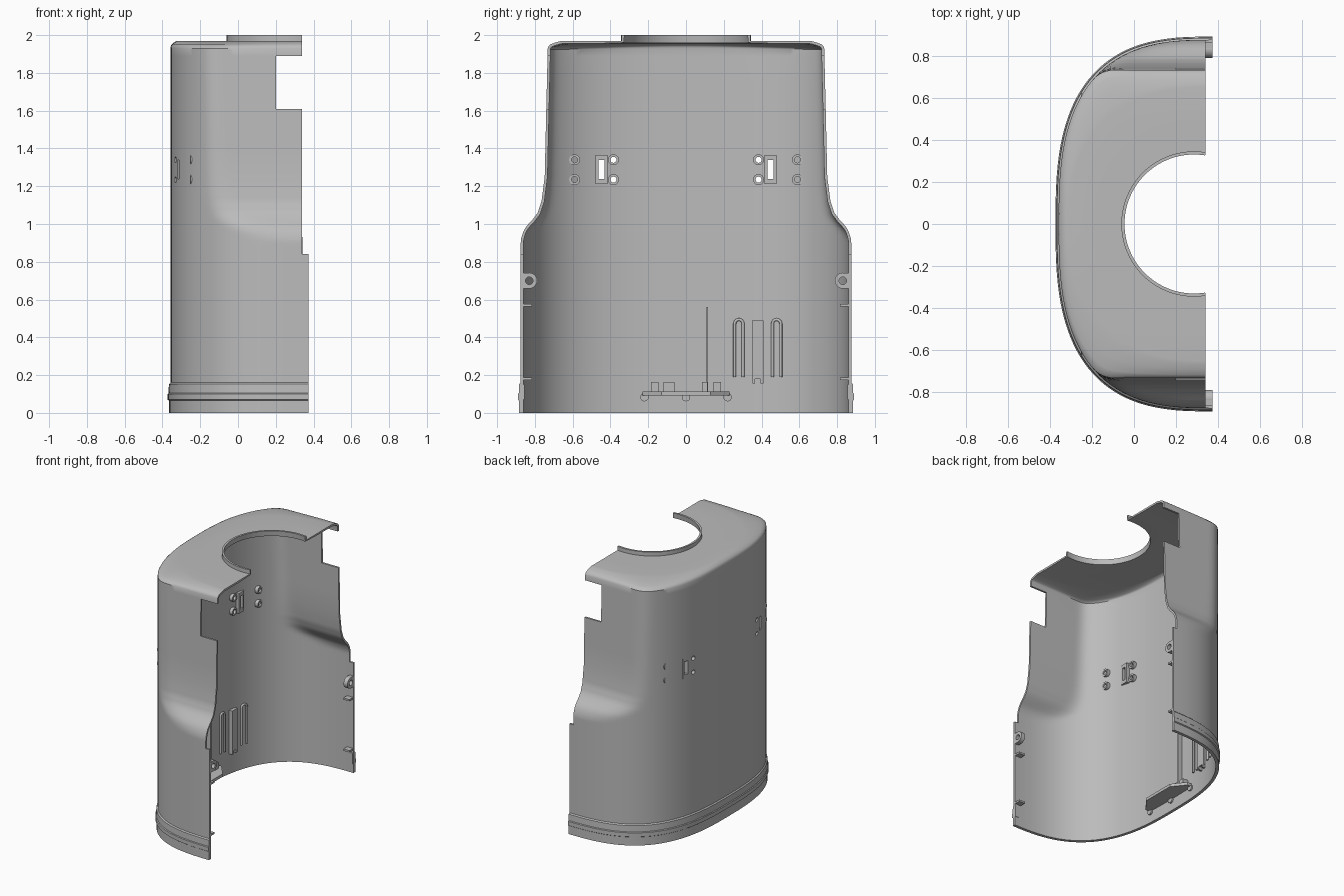
import bpy, bmesh, math
from mathutils import Matrix, Vector

if "Cube" in bpy.data.objects:
    bpy.data.objects.remove(bpy.data.objects["Cube"])

EXP, WALL = 2.8, 0.015
A, B, XC = 0.731, 0.875, 0.373      # outline half-depth, half-width, open edge

grey = bpy.data.materials.new("plain grey")
grey.use_nodes = True
grey.diffuse_color = (0.5, 0.5, 0.5, 1)
grey.node_tree.nodes["Principled BSDF"].inputs["Base Color"].default_value = (0.5, 0.5, 0.5, 1)


def activate(ob):
    bpy.ops.object.select_all(action='DESELECT')
    ob.select_set(True)
    bpy.context.view_layer.objects.active = ob


def finish(bm, name, smooth=True, fix_normals=True):
    if fix_normals:
        bmesh.ops.recalc_face_normals(bm, faces=bm.faces)
    mesh = bpy.data.meshes.new(name)
    bm.to_mesh(mesh)
    bm.free()
    ob = bpy.data.objects.new(name, mesh)
    bpy.context.collection.objects.link(ob)
    mesh.materials.append(grey)
    activate(ob)
    if smooth:
        bpy.ops.object.shade_smooth_by_angle(angle=math.radians(35))
    return ob


def lerp_table(table, z):
    for (z0, v0), (z1, v1) in zip(table, table[1:]):
        if z <= z1:
            return v0 + (v1 - v0) * (z - z0) / (z1 - z0)
    return table[-1][1]


def soft_min(a, b, k=0.05):
    h = max(k - abs(a - b), 0) / k
    return min(a, b) - h * h * k / 4


# Shell: rounded outline lofted upward, sides pinched in above the shoulder
WIDTH = [(0, 0.96), (0.88, 0.96), (0.93, 0.895), (0.97, 0.865), (1.02, 0.815),
         (1.06, 0.785), (1.12, 0.765), (1.25, 0.748), (1.6, 0.74), (1.93, 0.732)]
# Roof slope from wall edge to crown, as (fraction, height)
SLOPE = [(0.07, 1.943), (0.2, 1.952), (0.5, 1.961), (0.8, 1.968), (1, 1.97)]


def angle_at(x):
    return math.acos(((XC - x) / A) ** (EXP / 2))


t_notch, t_step = angle_at(0.2), angle_at(0.34)
half = [t_notch * i / 28 for i in range(29)]
half += [t_notch + (t_step - t_notch) * i / 3 for i in (1, 2, 3)] + [math.pi / 2]
ts = [-t for t in reversed(half[1:])] + half
cols = len(ts)


def outline(t, z, off=0):
    c = max(math.cos(t), 0) ** (2 / EXP)
    s = abs(math.sin(t)) ** (2 / EXP)
    y = soft_min((B + off) * s, lerp_table(WIDTH, z))
    return Vector((XC - (A + off) * c, math.copysign(y, t), z))


def crown(t):
    a = max(-1, min(1, t / t_step)) * math.pi / 2
    c, s = max(math.cos(a), 0) ** 0.87, abs(math.sin(a)) ** 0.87
    return Vector((0.34 - 0.66 * c, math.copysign(0.65 * s, t), 0))


def rim(j):
    end = math.acos(0.055 / 0.345)
    a = math.pi - (math.pi - end) * max(-1, min(1, (j - cols // 2) / (cols // 2 - 1)))
    return Vector((0.285 + 0.345 * math.cos(a), 0.345 * math.sin(a), 0))


heights = [0, 0.16, 0.5, 0.84, 0.88] + [0.9 + 0.02 * i for i in range(14)]
heights += [1.25, 1.4, 1.61, 1.75, 1.89, 1.93]
bm = bmesh.new()
rows = [[bm.verts.new(outline(t, z)) for t in ts] for z in heights]
roof = [[outline(t, 1.93).lerp(crown(t), f) for t in ts] for f, _ in SLOPE]
roof += [[crown(t).lerp(rim(j), f) for j, t in enumerate(ts)] for f in (0.5, 1, 1)]
roof_z = [z for _, z in SLOPE] + [1.97, 1.97, 2.0]
for line, z in zip(roof, roof_z):
    rows.append([bm.verts.new((p.x, p.y, z)) for p in line])
heights += roof_z
for k in range(len(rows) - 1):
    mid = (heights[k] + heights[k + 1]) / 2
    for j in range(cols - 1):
        d = min(j, cols - 2 - j)
        if (d < 1 and mid > 0.84) or (d < 4 and 1.61 < mid < 1.89):
            continue
        bm.faces.new((rows[k][j], rows[k + 1][j], rows[k + 1][j + 1], rows[k][j + 1]))
bmesh.ops.delete(bm, geom=[v for v in bm.verts if not v.link_faces], context='VERTS')
shell = finish(bm, "shell", smooth=False, fix_normals=False)
solid = shell.modifiers.new("thickness", 'SOLIDIFY')
solid.thickness, solid.offset = WALL, -1
bpy.ops.object.modifier_apply(modifier="thickness")

# Stepped band round the outside of the base
BAND = [(-0.004, 0), (0.008, 0), (0.008, 0.065), (0.015, 0.07), (0.015, 0.1),
        (0.01, 0.105), (0.008, 0.152), (0, 0.16), (-0.004, 0.16)]
bm = bmesh.new()
loops = [[bm.verts.new(outline(t, z, off)) for off, z in BAND] for t in ts]
for a, b in zip(loops, loops[1:]):
    for i in range(len(BAND)):
        bm.faces.new((a[i - 1], a[i], b[i], b[i - 1]))
bm.faces.new(loops[0])
bm.faces.new(loops[-1])
finish(bm, "base_band")


# Placement on the inner wall: x points into the shell
def wall_x(y):
    return XC - A * (1 - (abs(y) / B) ** EXP) ** (1 / EXP)


def on_wall(y, z):
    return Matrix.Translation((wall_x(y) + WALL, y, z))


def box(bm, m, centre, size):
    bmesh.ops.create_cube(bm, size=1, matrix=m @ Matrix.Translation(centre) @ Matrix.Diagonal((*size, 1)))


def cylinder(bm, m, r, depth):
    bmesh.ops.create_cone(bm, cap_ends=True, segments=20, radius1=r, radius2=r, depth=depth,
                          matrix=m @ Matrix.Rotation(math.pi / 2, 4, 'Y'))


def ring(bm, m, r0, r1, x0, x1, n=20):
    loops = []
    for r, x in ((r0, x0), (r1, x0), (r1, x1), (r0, x1)):
        loops.append([bm.verts.new(m @ Vector((x, r * math.cos(i * math.tau / n), r * math.sin(i * math.tau / n))))
                      for i in range(n)])
    for a, b in zip(loops, loops[1:] + loops[:1]):
        for i in range(n):
            bm.faces.new((a[i], a[(i + 1) % n], b[(i + 1) % n], b[i]))


# Wall openings, cut through the shell
cut = bmesh.new()
for side in (-1, 1):
    box(cut, on_wall(side * 0.447, 1.288), (0, 0, 0), (0.1, 0.03, 0.1))
    for z in (1.235, 1.34):
        cylinder(cut, on_wall(side * 0.384, z), 0.016, 0.1)
cutter = finish(cut, "opening_cutter", smooth=False)
cutter.hide_render = True
activate(shell)
mod = shell.modifiers.new("openings", 'BOOLEAN')
mod.object, mod.operation, mod.solver = cutter, 'DIFFERENCE', 'EXACT'
bpy.ops.object.modifier_apply(modifier="openings")
bpy.data.objects.remove(cutter)
activate(shell)
bpy.ops.object.shade_smooth_by_angle(angle=math.radians(35))

for side, label in ((-1, "front"), (1, "back")):
    # Screw bosses and slot surround
    bm = bmesh.new()
    for y in (0.384, 0.59):
        for z in (1.235, 1.34):
            ring(bm, on_wall(side * y, z), 0.016, 0.029, -0.006, 0.02)
    finish(bm, label + "_bosses")
    bm = bmesh.new()
    m = on_wall(side * 0.447, 1.288)
    for s in (-1, 1):
        box(bm, m, (0.006, s * 0.023, 0), (0.026, 0.016, 0.155))
        box(bm, m, (0.006, 0, s * 0.064), (0.026, 0.03, 0.027))
    finish(bm, label + "_slot_surround", smooth=False)

    # Edge lug, snap ribs and base catch on the open edge
    bm = bmesh.new()
    ring(bm, Matrix.Translation((0, side * 0.83, 0.7)), 0.02, 0.042, 0.34, 0.373)
    for s in (-1, 1):
        box(bm, Matrix.Identity(4), (0.356, side * 0.85, 0.7 + s * 0.034), (0.032, 0.036, 0.014))
    finish(bm, label + "_edge_lug")
    bm = bmesh.new()
    for z in (0.18, 0.57):
        box(bm, Matrix.Identity(4), (0.345, side * 0.84, z), (0.05, 0.05, 0.014))
    box(bm, Matrix.Identity(4), (0.355, side * 0.866, 0.11), (0.03, 0.02, 0.08))
    finish(bm, label + "_edge_ribs", smooth=False)

# Arched ribs either side of the guide plate
for y, label in ((0.28, "inner"), (0.48, "outer")):
    curve = bpy.data.curves.new(label + "_arched_rib", 'CURVE')
    curve.dimensions = '3D'
    curve.bevel_depth, curve.bevel_resolution, curve.use_fill_caps = 0.008, 2, True
    pts = [(-0.022, 0.19)] + [(-0.022 * math.cos(a), 0.472 + 0.022 * math.sin(a))
                              for a in [math.pi * i / 8 for i in range(9)]] + [(0.022, 0.19)]
    spline = curve.splines.new('POLY')
    spline.points.add(len(pts) - 1)
    for p, (v, z) in zip(spline.points, pts):
        p.co = (*(on_wall(y + v, z) @ Vector((0.006, 0, 0))), 1)
    ob = bpy.data.objects.new(label + "_arched_rib", curve)
    bpy.context.collection.objects.link(ob)
    curve.materials.append(grey)

bm = bmesh.new()
m = on_wall(0.38, 0)
box(bm, m, (0.01, 0, 0.335), (0.03, 0.062, 0.31))
for s in (-1, 1):
    box(bm, m, (0.01, s * 0.022, 0.17), (0.03, 0.014, 0.03))
finish(bm, "guide_plate", smooth=False)

bm = bmesh.new()
box(bm, on_wall(0.113, 0.33), (0.015, 0, 0), (0.04, 0.008, 0.46))
finish(bm, "tall_fin", smooth=False)

# Bottom bracket: tapered shelf with pegs below and blocks above
bm = bmesh.new()
prof = [(-0.35, -0.23), (-0.30, -0.23), (-0.22, -0.13), (-0.22, 0.13), (-0.30, 0.23), (-0.35, 0.23)]
face = bm.faces.new([bm.verts.new((x, y, 0.092)) for x, y in prof])
up = bmesh.ops.extrude_face_region(bm, geom=[face])["geom"]
bmesh.ops.translate(bm, verts=[v for v in up if isinstance(v, bmesh.types.BMVert)], vec=(0, 0, 0.022))
finish(bm, "bracket_shelf", smooth=False)
bm = bmesh.new()
for y in (-0.22, 0, 0.22):
    cylinder(bm, on_wall(y, 0.083), 0.022, 0.026)
finish(bm, "bracket_pegs")
bm = bmesh.new()
for y, w in ((-0.165, 0.04), (-0.09, 0.06), (0.1, 0.03), (0.165, 0.04)):
    box(bm, on_wall(y, 0.138), (0.02, 0, 0), (0.05, w, 0.05))
finish(bm, "bracket_blocks", smooth=False)
